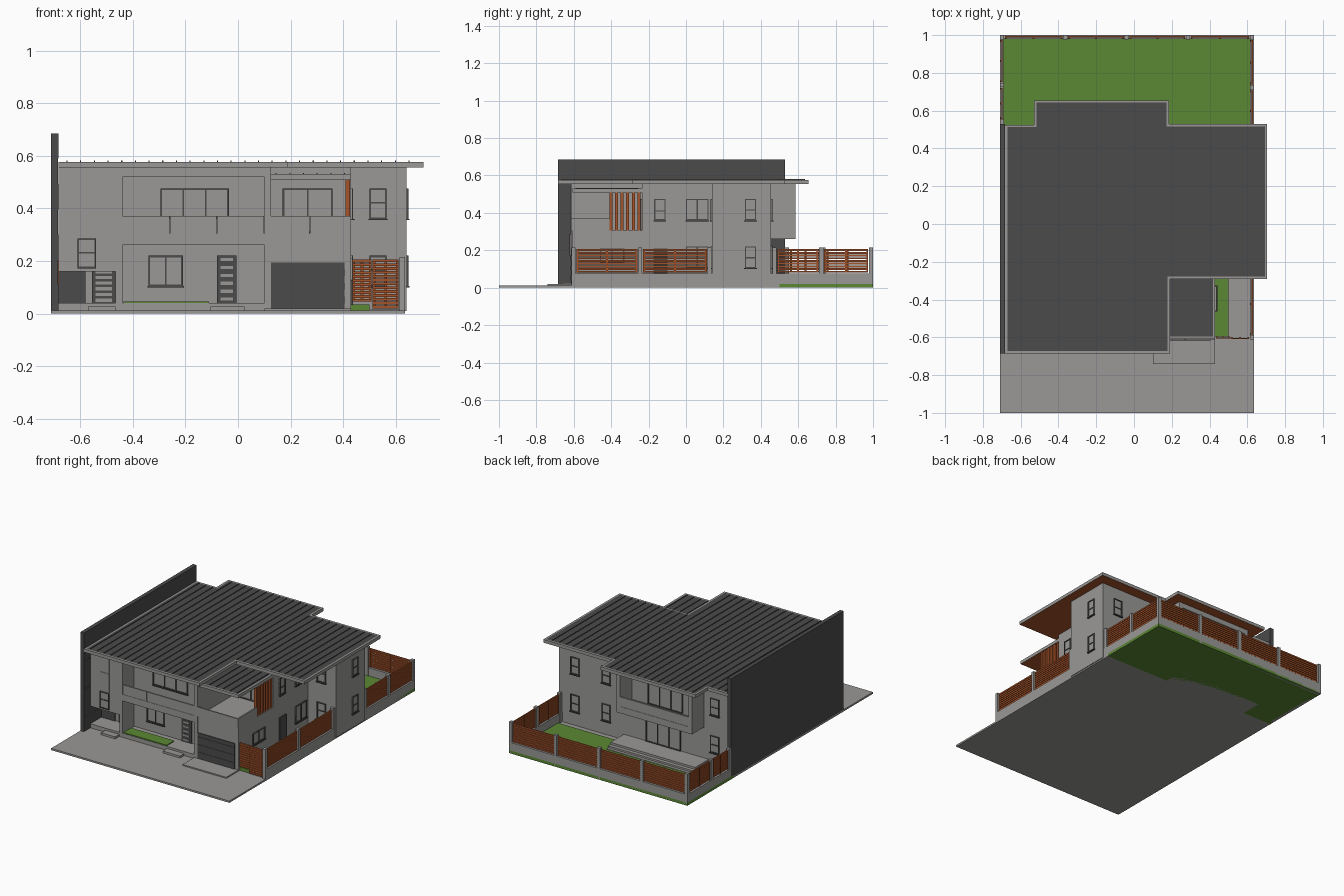
import bpy, bmesh

if "Cube" in bpy.data.objects:
    bpy.data.objects.remove(bpy.data.objects["Cube"])

def material(name, rgb):
    m = bpy.data.materials.new(name)
    m.diffuse_color = (*rgb, 1)
    m.use_nodes = True
    m.node_tree.nodes["Principled BSDF"].inputs["Base Color"].default_value = m.diffuse_color
    return m

GREY, DARK, WOOD, GRASS = range(4)
MATS = [material("wall grey", (.32, .315, .305)), material("charcoal", (.07, .07, .07)),
        material("wood", (.38, .088, .024)), material("lawn green", (.105, .25, .034))]

def finish(name, bm):
    me = bpy.data.meshes.new(name)
    bm.to_mesh(me)
    bm.free()
    for m in MATS:
        me.materials.append(m)
    ob = bpy.data.objects.new(name, me)
    bpy.context.collection.objects.link(ob)
    return ob

def part(name, boxes, mat=GREY):
    """One object from boxes (x0, x1, y0, y1, z0, z1[, material])."""
    bm = bmesh.new()
    for b in boxes:
        vs = bmesh.ops.create_cube(bm, size=1)["verts"]
        for v in vs:
            v.co = [b[2*i] if v.co[i] < 0 else b[2*i+1] for i in range(3)]
        for f in {f for v in vs for f in v.link_faces}:
            f.material_index = b[6] if len(b) > 6 else mat
    return finish(name, bm)

def on_wall(side, p, u0, u1, z0, z1, d0, d1, mat):
    """Box on a wall: side F, B or R, wall plane p, depth d0..d1 outwards."""
    if side == "R":
        return (p+d0, p+d1, u0, u1, z0, z1, mat)
    if side == "B":
        return (u0, u1, p+d0, p+d1, z0, z1, mat)
    return (u0, u1, p-d1, p-d0, z0, z1, mat)

def window(name, side, p, u0, u1, z0, z1, cols=1, rail=0, sill=True):
    t = .006
    b = [on_wall(side, p, u0, u1, z0, z1, -.002, .003, GREY)]
    for i in range(cols+1):
        c = u0+t/2+(u1-u0-t)*i/cols
        b.append(on_wall(side, p, c-t/2, c+t/2, z0, z1, -.002, .008, DARK))
    for z in [z0, z1-t]+([z0+(z1-z0)*rail] if rail else []):
        b.append(on_wall(side, p, u0, u1, z, z+t, -.002, .007, DARK))
    if sill:
        b.append(on_wall(side, p, u0-.004, u1+.004, z0-.005, z0, -.002, .012, DARK))
    part(name, b)

def slat_door(name, side, p, u0, u1, z0, z1):
    b = [on_wall(side, p, u0, u1, z0, z1, -.002, .006, DARK)]
    for i in range(6):
        z = z0+(z1-z0)*(i+.5)/6
        b.append(on_wall(side, p, u0+.014, u1-.014, z-.006, z+.006, 0, .009, GREY))
    part(name, b)

def roof(name, pts, z0, z1, border, ribs):
    """Flat roof: wood soffit, grey fascia, dark inset top with ribs along y."""
    bm = bmesh.new()
    f = bm.faces.new([bm.verts.new((x, y, z0)) for x, y in pts])
    ext = bmesh.ops.extrude_face_region(bm, geom=[f])["geom"]
    bmesh.ops.translate(bm, vec=(0, 0, z1-z0), verts=[g for g in ext if isinstance(g, bmesh.types.BMVert)])
    bmesh.ops.recalc_face_normals(bm, faces=bm.faces)
    top = [f for f in bm.faces if f.normal.z > .9]
    for f in bm.faces:
        if f.normal.z < -.9:
            f.material_index = WOOD
    bmesh.ops.inset_region(bm, faces=top, thickness=border)
    for f in top:
        f.material_index = DARK
    finish(name, bm)
    part(name+"_ribs", [(x-.002, x+.002, y0, y1, z1-.001, z1+.004) for x, y0, y1 in ribs], DARK)

def slats(name, side, p, u0, u1, z0, z1, n=9):
    """Horizontal timber slats with end and middle battens."""
    h = (z1-z0)/n
    b = [on_wall(side, p, u0, u1, z0+h*i, z0+h*(i+.72), 0, .007, WOOD) for i in range(n)]
    for u in (u0, (u0+u1)/2-.005, u1-.01):
        b.append(on_wall(side, p, u, u+.01, z0, z1-h*.28, -.005, .001, WOOD))
    part(name, b)

# Ground, lawn and paving
part("base_slab", [(-.71, .635, -1, .5, 0, .012)])
part("lawn", [(-.71, .635, .5, 1, 0, .02), (.43, .5, -.595, .14, .01, .035)], GRASS)
part("driveway_ramp", [(.1, .43, -.74, -.6, .01, .02)])
part("side_path", [(.5, .62, -.6, .14, .01, .018)])
part("back_deck", [(-.49, .15, .45, .6, -.0, .05), (-.49, .15, .6, .625, 0, .036), (-.49, .15, .625, .645, 0, .024)])

# Party wall in courses
part("party_wall", [(-.71, -.683-.001*(i % 2), -.685, .53, .012+.0961*i, .012+.0961*(i+1)) for i in range(7)], DARK)

# House body
part("house_core", [(-.683, .43, -.49, .455, .01, .305), (-.683, .125, -.49, .455, .305, .556),
                    (.125, .43, -.235, .455, .305, .556), (.43, .64, .14, .455, .01, .556)])
part("front_frame", [(-.683, -.44, -.615, -.49, .16, .556), (-.465, -.44, -.615, -.49, .01, .16),
                     (-.44, .1, -.615, -.49, .26, .305), (-.44, .1, -.615, -.49, .52, .556),
                     (.1, .125, -.615, -.49, .01, .556), (.1, .125, -.49, -.235, .3, .556)])
part("garage", [(.125, .43, -.61, -.49, .01, .305)])
part("back_bay", [(-.455, .115, .455, .585, .26, .305), (-.455, .115, .455, .585, .52, .556),
                  (-.455, -.43, .455, .585, .305, .52), (.09, .115, .455, .585, .305, .52)])
part("porch_floor", [(-.683, .1, -.615, -.49, .01, .04), (-.57, -.465, -.66, -.615, .01, .026),
                     (-.105, .025, -.66, -.615, .01, .026)])
part("front_planter", [(-.435, -.11, -.612, -.53, .04, .046)], GRASS)

# Balcony parapets, each in panels
for name, y, a, b in (("front_parapet", -.613, -.44, .1), ("back_parapet", .573, -.43, .09)):
    w = (b-a)/3
    part(name, [(a+w*i+.001, a+w*(i+1)-.001, y, y+.01, .305, .37) for i in range(3)])
part("side_balcony_parapet", [(.125, .271, -.615, -.605, .305, .37), (.273, .43, -.615, -.605, .305, .37),
                              (.42, .43, -.605, -.41, .305, .37)])
part("balcony_screen", [(.408, .426, -.41+.03*i, -.394+.03*i, .3, .51) for i in range(6)], WOOD)

# Roofs
outline = [(-.683, -.685), (.19, -.685), (.19, -.29), (.705, -.29), (.705, .53),
           (.185, .53), (.185, .655), (-.53, .655), (-.53, .525), (-.683, .525)]
ribs = []
for i in range(26):
    x = -.65+.052*i
    if x < .69:
        ribs.append((x, -.665 if x < .172 else -.272, .637 if -.51 < x < .165 else .508))
roof("main_roof", outline, .555, .577, .018, ribs)
roof("balcony_roof", [(.125, -.608), (.43, -.608), (.43, -.235), (.125, -.235)], .508, .53, .018,
     [(.145+.052*i, -.59, -.255) for i in range(6)])

# Garage door with horizontal panels
part("garage_door", [(.125, .405, -.615-.002*(i % 2), -.605, .013+.026*i, .013+.026*(i+1)) for i in range(7)], DARK)

# Front openings
window("front_ground_window", "F", -.49, -.34, -.21, .105, .22, 2)
window("front_upper_window", "F", -.49, -.295, -.035, .365, .475, 3)
slat_door("front_door", "F", -.49, -.08, -.005, .04, .22)
slat_door("left_door", "F", -.49, -.555, -.465, .04, .17)
part("left_dark_door", [(-.683, -.58, -.498, -.488, .04, .17)], DARK)
window("stair_window", "F", -.615, -.61, -.54, .172, .285, 1, .5, False)
part("stair_panels", [(-.61, -.54, -.618, -.613, .288, .417), (-.61, -.54, -.618, -.613, .42, .54)])
window("balcony_door", "F", -.235, .17, .36, .307, .475, 2, 0, False)

# Openings on the right and back, repeated on both floors
for floor, z in (("ground", .105), ("upper", .36)):
    window(floor+"_wing_front_window", "F", .14, .5, .565, z, z+.115, 1, .5)
    window(floor+"_wing_side_window", "R", .64, .315, .375, z, z+.115, 1, .45)
    window(floor+"_side_wide_window", "R", .43, 0, .12, z, z+.115, 2)
    window(floor+"_wing_back_window", "B", .455, .485, .55, z, z+.115, 1, .45)
    window(floor+"_back_window", "B", .455, .25, .315, z, z+.115, 1, .45)
    window(floor+"_back_left_window", "B", .455, -.57, -.505, z, z+.115, 1, .45)
window("side_small_window", "R", .43, -.17, -.11, .36, .475, 1, .4)
window("garage_side_window", "R", .43, -.46, -.33, .13, .21, 2)
part("side_door", [on_wall("R", .43, -.175, -.1, .015, .21, -.002, .008, DARK)])
window("back_sliding_door", "B", .455, -.28, -.02, .05, .225, 3, 0, False)
window("back_bay_window", "B", .455, -.295, -.035, .31, .475, 3, 0, False)

# Boundary: low walls, posts and timber panels
part("fence_wall", [(.615, .635, -.605, 1, 0, .075), (-.71, .635, .98, 1, 0, .075),
                    (-.71, -.69, .53, 1, 0, .075)])
back_posts = [-.71, -.375, -.05, .275, .613]
right_posts = [-.612, -.256, .115, .462, .712, .978]
left_posts = [.53, .725, .978]
part("fence_posts", [(x, x+.022, .978, 1, 0, .215) for x in back_posts] +
     [(.613, .635, y, y+.022, 0, .215) for y in right_posts] +
     [(-.71, -.688, y, y+.022, 0, .215) for y in left_posts])
for i in range(4):
    slats(f"back_fence_{i+1}", "B", .987, back_posts[i]+.026, back_posts[i+1]-.004, .08, .21)
for i in (0, 1, 3, 4):
    slats(f"right_fence_{i+1}", "R", .622, right_posts[i]+.026, right_posts[i+1]-.004, .08, .21)
for i in range(2):
    slats(f"left_fence_{i+1}", "R", -.702, left_posts[i]+.026, left_posts[i+1]-.004, .08, .21)
slats("front_fence", "F", -.6, .435, .508, .045, .21, 11)
slats("front_gate", "F", -.603, .512, .61, .02, .21, 13)
